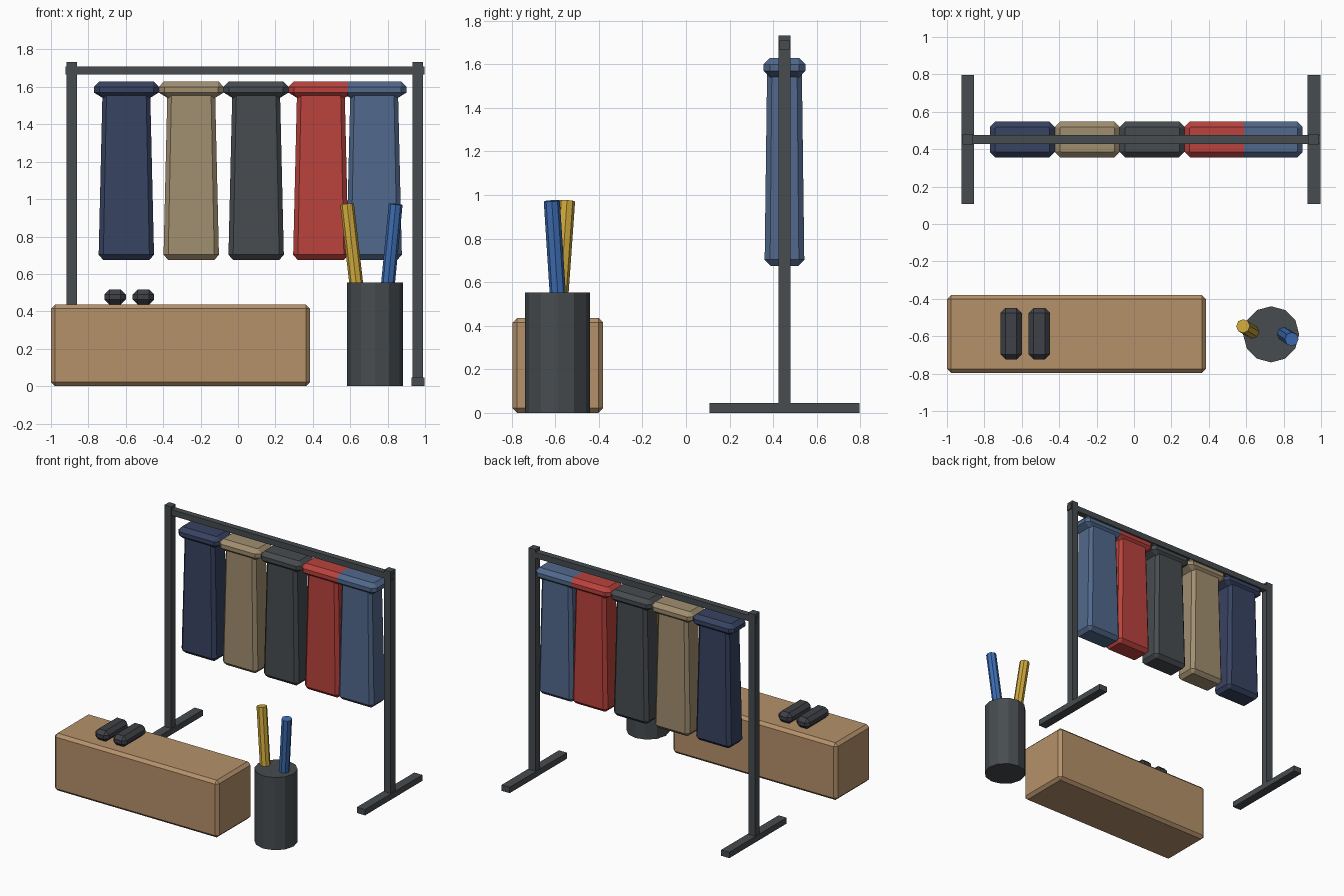
import bpy, bmesh, math
from mathutils import Vector

if "Cube" in bpy.data.objects:
    bpy.data.objects.remove(bpy.data.objects["Cube"])


def material(name, r, g, b):
    m = bpy.data.materials.new(name)
    lin = [((c / 255 + 0.055) / 1.055) ** 2.4 for c in (r, g, b)]
    m.diffuse_color = (*lin, 1)
    m.use_nodes = True
    m.node_tree.nodes["Principled BSDF"].inputs["Base Color"].default_value = m.diffuse_color
    return m


CHARCOAL = material("charcoal", 71, 76, 79)
DARK = material("dark grey", 62, 65, 71)
NAVY = material("navy", 55, 67, 97)
KHAKI = material("khaki", 160, 142, 112)
RED = material("red", 186, 66, 61)
DENIM = material("denim blue", 81, 104, 139)
WOOD = material("wood", 181, 145, 106)
YELLOW = material("yellow", 205, 168, 60)
BLUE = material("bright blue", 62, 110, 180)


def finish(bm, name, mat):
    bmesh.ops.recalc_face_normals(bm, faces=bm.faces)
    mesh = bpy.data.meshes.new(name)
    bm.to_mesh(mesh)
    bm.free()
    mesh.materials.append(mat)
    ob = bpy.data.objects.new(name, mesh)
    bpy.context.collection.objects.link(ob)
    return ob


def box(name, lo, hi, mat, bevel=0):
    """Box between two corners, with optional chamfered edges."""
    bm = bmesh.new()
    bmesh.ops.create_cube(bm, size=1)
    for v in bm.verts:
        v.co = [lo[i] + (v.co[i] + 0.5) * (hi[i] - lo[i]) for i in range(3)]
    if bevel:
        bmesh.ops.bevel(bm, geom=bm.edges[:], offset=bevel, segments=1,
                        affect='EDGES')
    return finish(bm, name, mat)


def loft(name, x, y, rings, mat):
    """Stack of chamfered rectangles: (z, half width, half depth, chamfer)."""
    bm = bmesh.new()
    loops = []
    for z, w, d, c in rings:
        pts = [(w, d - c), (w - c, d), (c - w, d), (-w, d - c),
               (-w, c - d), (c - w, -d), (w - c, -d), (w, c - d)]
        loops.append([bm.verts.new((x + px, y + py, z)) for px, py in pts])
    for a, b in zip(loops, loops[1:]):
        for i in range(8):
            j = (i + 1) % 8
            bm.faces.new((a[i], a[j], b[j], b[i]))
    bm.faces.new(loops[0])
    bm.faces.new(loops[-1])
    return finish(bm, name, mat)


def rod(name, start, end, radius, sides, mat):
    start, end = Vector(start), Vector(end)
    axis = end - start
    bm = bmesh.new()
    bmesh.ops.create_cone(bm, cap_ends=True, segments=sides, radius1=radius,
                          radius2=radius, depth=axis.length)
    bmesh.ops.rotate(bm, verts=bm.verts,
                     matrix=Vector((0, 0, 1)).rotation_difference(axis).to_matrix())
    bmesh.ops.translate(bm, verts=bm.verts, vec=(start + end) / 2)
    return finish(bm, name, mat)


# Rack: two posts on long feet, joined by a rail
RY = 0.452
for side, x in (("left", -0.889), ("right", 0.962)):
    box(side + "_post", (x - 0.028, RY - 0.028, 0.02),
        (x + 0.028, RY + 0.028, 1.733), CHARCOAL)
    box(side + "_foot", (x - 0.034, RY - 0.345, 0),
        (x + 0.034, RY + 0.345, 0.045), CHARCOAL)
box("top_rail", (-0.922, RY - 0.023, 1.665), (0.997, RY + 0.023, 1.71), CHARCOAL)

# Hanging garments: flared body under a wide shoulder piece
for name, x, mat in (("navy", -0.597, NAVY), ("khaki", -0.25, KHAKI),
                     ("grey", 0.097, CHARCOAL), ("red", 0.443, RED),
                     ("denim", 0.728, DENIM)):
    loft(name + "_garment_body", x, RY, [
        (0.675, 0.124, 0.064, 0.004),
        (0.703, 0.148, 0.091, 0.025),
        (1.555, 0.128, 0.080, 0.022)], mat)
    loft(name + "_garment_shoulders", x, RY, [
        (1.54, 0.125, 0.066, 0.004),
        (1.57, 0.174, 0.096, 0.03),
        (1.60, 0.174, 0.096, 0.03),
        (1.63, 0.145, 0.066, 0.004)], mat)

# Bench with a pair of shoes on top
box("bench", (-1.0, -0.797, 0), (0.385, -0.38, 0.436), WOOD, 0.022)
for side, x in (("left", -0.657), ("right", -0.506)):
    box(side + "_shoe", (x - 0.057, -0.724, 0.436),
        (x + 0.057, -0.448, 0.518), DARK, 0.027)

# Stand holding two leaning umbrellas
rod("umbrella_stand", (0.733, -0.59, 0), (0.733, -0.59, 0.553), 0.15, 12, CHARCOAL)
rod("yellow_umbrella", (0.655, -0.59, 0.35), (0.583, -0.546, 0.973), 0.037, 8, YELLOW)
rod("blue_umbrella", (0.783, -0.576, 0.35), (0.843, -0.616, 0.973), 0.037, 8, BLUE)
